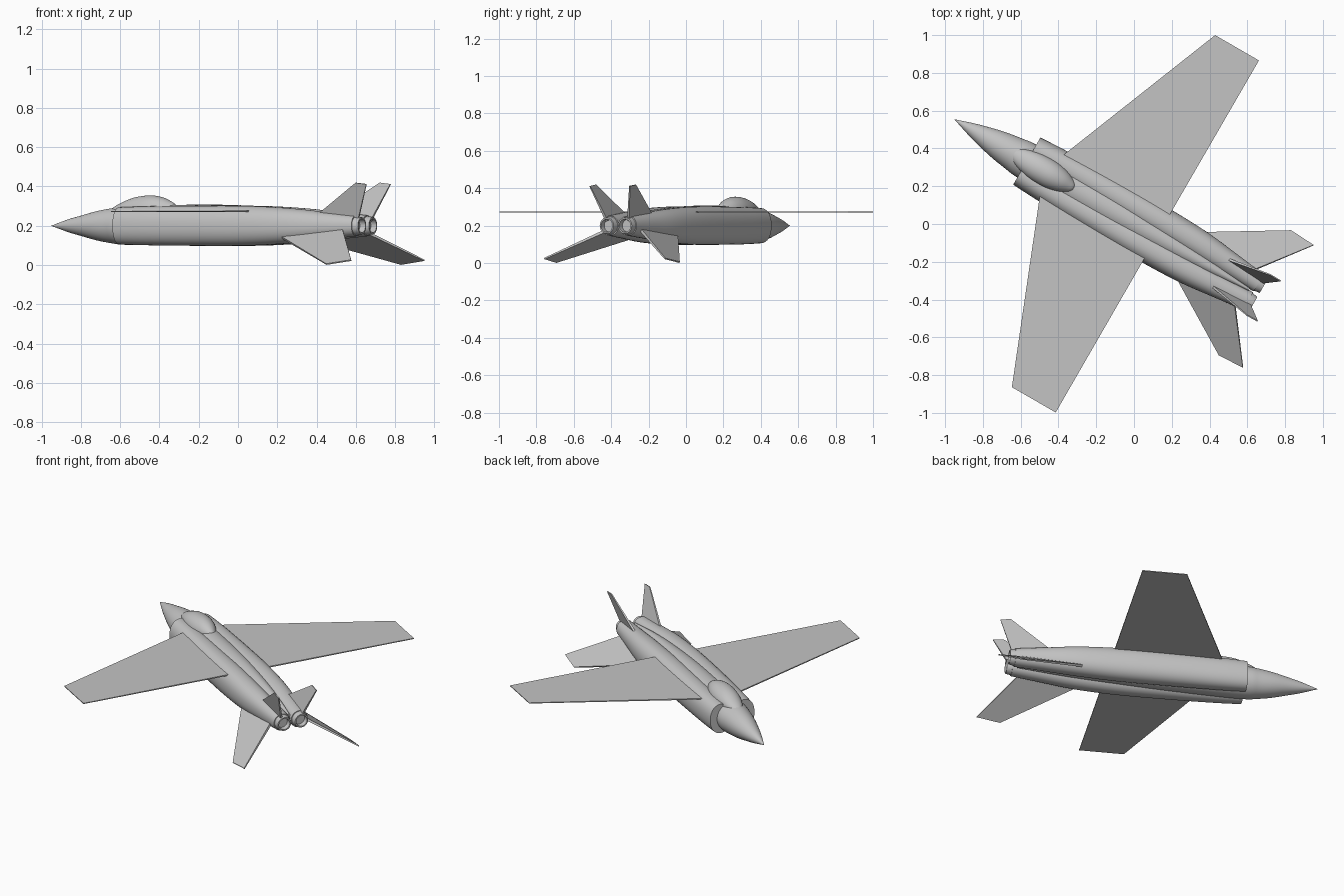
import bpy, bmesh, math
from mathutils import Vector, Matrix

if "Cube" in bpy.data.objects:
    bpy.data.objects.remove(bpy.data.objects["Cube"])

SEGMENTS = 40
# The aircraft is built along x (nose at -x), then its heading is turned in plan
HEADING = Matrix.Translation((0.004, 0.003, 0)) @ Matrix.Rotation(math.radians(-30), 4, 'Z')

grey = bpy.data.materials.new("airframe_grey")
grey.diffuse_color = (0.55, 0.55, 0.55, 1)
grey.use_nodes = True
grey.node_tree.nodes["Principled BSDF"].inputs["Base Color"].default_value = grey.diffuse_color


def finish(name, bm, angle=35):
    bmesh.ops.remove_doubles(bm, verts=bm.verts, dist=1e-5)
    bmesh.ops.recalc_face_normals(bm, faces=bm.faces)
    bm.transform(HEADING)
    mesh = bpy.data.meshes.new(name)
    bm.to_mesh(mesh)
    bm.free()
    mesh.materials.append(grey)
    mesh.shade_smooth()
    mesh.set_sharp_from_angle(angle=math.radians(angle))
    obj = bpy.data.objects.new(name, mesh)
    bpy.context.collection.objects.link(obj)


def refine(stations, steps=4):
    """Catmull-Rom resampling of the stations."""
    rows = [Vector(s) for s in stations]
    out = []
    for i in range(len(rows) - 1):
        p0, p1 = rows[max(i - 1, 0)], rows[i]
        p2, p3 = rows[i + 1], rows[min(i + 2, len(rows) - 1)]
        for k in range(steps):
            t = k / steps
            out.append(0.5 * (2 * p1 + (p2 - p0) * t + (2 * p0 - 5 * p1 + 4 * p2 - p3) * t * t
                              + (3 * p1 - p0 - 3 * p2 + p3) * t ** 3))
    return out + [rows[-1]]


def loft(name, stations, power=2.0, smooth=True):
    """Skin superellipse rings given as (x, y, z, half width, half height)."""
    bm = bmesh.new()
    rings = []
    for x, y, z, w, h in (refine(stations) if smooth else stations):
        w, h = max(w, 0.0005), max(h, 0.0005)
        ring = []
        for i in range(SEGMENTS):
            a = 2 * math.pi * i / SEGMENTS
            c, s = math.cos(a), math.sin(a)
            ring.append(bm.verts.new((x,
                                      y + w * math.copysign(abs(c) ** (2 / power), c),
                                      z + h * math.copysign(abs(s) ** (2 / power), s))))
        rings.append(ring)
    for a, b in zip(rings, rings[1:]):
        for i in range(SEGMENTS):
            j = (i + 1) % SEGMENTS
            bm.faces.new((a[i], a[j], b[j], b[i]))
    bm.faces.new(rings[0])
    bm.faces.new(rings[-1])
    finish(name, bm)


def panel(name, corners, root_thick, tip_thick, side):
    """Thin tapered surface: root lead, root trail, tip trail, tip lead."""
    pts = [Vector((x, y * side, z)) for x, y, z in corners]
    normal = (pts[1] - pts[0]).cross(pts[3] - pts[0]).normalized()
    bm = bmesh.new()
    thick = (root_thick, root_thick, tip_thick, tip_thick)
    top = [bm.verts.new(p + normal * t / 2) for p, t in zip(pts, thick)]
    low = [bm.verts.new(p - normal * t / 2) for p, t in zip(pts, thick)]
    bm.faces.new(top)
    bm.faces.new(low[::-1])
    for i in range(4):
        j = (i + 1) % 4
        bm.faces.new((top[i], low[i], low[j], top[j]))
    finish(name, bm)


# Pointed nose running into a tapering centre body
loft("fuselage", [(-1.103, 0, 0.2, 0, 0), (-1.0, 0, 0.2, 0.034, 0.033),
                  (-0.92, 0, 0.2, 0.056, 0.053), (-0.83, 0, 0.2, 0.077, 0.075),
                  (-0.74, 0, 0.2, 0.091, 0.09), (-0.66, 0, 0.2, 0.1, 0.097),
                  (-0.4, 0, 0.206, 0.1, 0.1), (0.0, 0, 0.212, 0.085, 0.093),
                  (0.4, 0, 0.21, 0.05, 0.07), (0.7, 0, 0.2, 0.01, 0.035)])

# Teardrop canopy
loft("canopy", [(-0.755, 0, 0.275, 0, 0), (-0.735, 0, 0.276, 0.028, 0.016),
                (-0.69, 0, 0.278, 0.052, 0.037), (-0.61, 0, 0.28, 0.072, 0.064),
                (-0.52, 0, 0.28, 0.075, 0.075), (-0.45, 0, 0.28, 0.062, 0.065),
                (-0.4, 0, 0.282, 0.04, 0.042), (-0.375, 0, 0.284, 0.022, 0.024),
                (-0.364, 0, 0.285, 0, 0)])

for side, label in ((1, "left"), (-1, "right")):
    # Engine nacelle with flat intake face
    loft(label + "_nacelle",
         [(x, y * side, 0.2, w, h) for x, y, w, h in (
             (-0.66, 0.075, 0.069, 0.094), (-0.5, 0.077, 0.075, 0.099),
             (-0.2, 0.079, 0.08, 0.102), (0.1, 0.079, 0.081, 0.101),
             (0.35, 0.076, 0.076, 0.089), (0.55, 0.066, 0.064, 0.07),
             (0.725, 0.056, 0.053, 0.053))], power=2.2)
    # Hollow exhaust nozzle
    loft(label + "_nozzle",
         [(x, 0.056 * side, 0.2, r, r) for x, r in (
             (0.70, 0.05), (0.725, 0.049), (0.757, 0.043), (0.757, 0.035), (0.715, 0.033))],
         smooth=False)
    # Main wing with straight trailing edge
    panel(label + "_wing", [(-0.558, 0, 0.273), (0.137, 0, 0.273),
                            (0.138, 1.076, 0.273), (-0.13, 1.076, 0.273)], 0.008, 0.005, side)
    # Drooping tailplane
    panel(label + "_tailplane", [(0.275, 0.1, 0.158), (0.665, 0.095, 0.182),
                                 (0.877, 0.373, 0.024), (0.735, 0.381, 0.004)], 0.016, 0.007, side)
    # Outward-canted tail fin
    panel(label + "_fin", [(0.49, 0.078, 0.245), (0.74, 0.066, 0.225),
                           (0.822, 0.123, 0.412), (0.758, 0.124, 0.419)], 0.014, 0.006, side)
